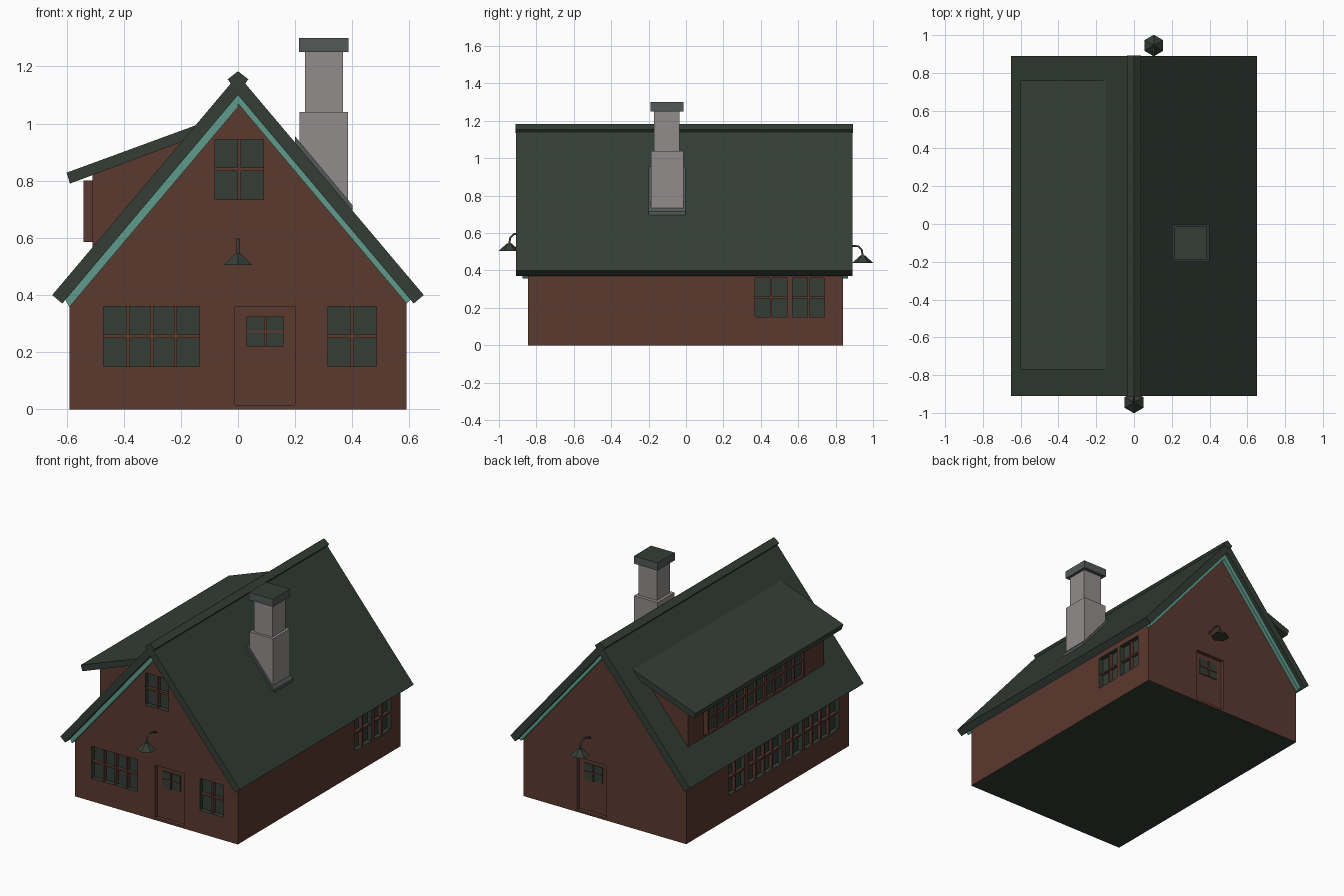
import bpy, bmesh, math
from mathutils import Vector

if "Cube" in bpy.data.objects:
    bpy.data.objects.remove(bpy.data.objects["Cube"])


def material(name, rgb):
    m = bpy.data.materials.new(name)
    m.diffuse_color = (*rgb, 1)
    m.use_nodes = True
    m.node_tree.nodes["Principled BSDF"].inputs["Base Color"].default_value = m.diffuse_color
    return m


GREEN = material("dark green", (0.033, 0.048, 0.036))
BROWN = material("red brown", (0.105, 0.041, 0.028))
TEAL = material("teal trim", (0.11, 0.33, 0.26))
STONE = material("chimney grey", (0.29, 0.265, 0.265))
SLATE = material("slate grey", (0.085, 0.1, 0.095))


def add(name, bm, *mats):
    bmesh.ops.recalc_face_normals(bm, faces=bm.faces[:])
    me = bpy.data.meshes.new(name)
    bm.to_mesh(me)
    bm.free()
    ob = bpy.data.objects.new(name, me)
    bpy.context.collection.objects.link(ob)
    for m in mats:
        me.materials.append(m)
    return ob


def put_box(bm, lo, hi, index=0):
    lo, hi = [min(a, b) for a, b in zip(lo, hi)], [max(a, b) for a, b in zip(lo, hi)]
    vs = bmesh.ops.create_cube(bm, size=1)["verts"]
    for v in vs:
        v.co = Vector([(lo[i] + hi[i]) / 2 + v.co[i] * (hi[i] - lo[i]) for i in range(3)])
    for f in {f for v in vs for f in v.link_faces}:
        f.material_index = index


def box(name, lo, hi, mat):
    bm = bmesh.new()
    put_box(bm, lo, hi)
    return add(name, bm, mat)


def prism(name, profile, y0, y1, *mats):
    bm = bmesh.new()
    a = [bm.verts.new((x, y0, z)) for x, z in profile]
    b = [bm.verts.new((x, y1, z)) for x, z in profile]
    n = len(profile)
    bm.faces.new(a)
    bm.faces.new(b[::-1])
    for i in range(n):
        j = (i + 1) % n
        bm.faces.new((a[i], b[i], b[j], a[j]))
    return add(name, bm, *mats)


# face name -> (axis, wall position, outward sign)
FACES = {"front": (1, -0.845, -1), "back": (1, 0.84, 1),
         "left": (0, -0.59, -1), "right": (0, 0.59, 1), "dormer": (0, -0.51, -1)}


def span(face, u0, u1, z0, z1, d0, d1):
    """Corners of a box on a wall, between outward depths d0 and d1."""
    axis, p, s = FACES[face]
    if axis == 1:
        return (u0, p + s * d0, z0), (u1, p + s * d1, z1)
    return (p + s * d0, u0, z0), (p + s * d1, u1, z1)


def bars(bm, face, u0, u1, z0, z1, cols, d0, d1, w=0.006):
    for i in range(1, cols):
        u = u0 + (u1 - u0) * i / cols
        put_box(bm, *span(face, u - w, u + w, z0, z1, d0, d1))
    zc = (z0 + z1) / 2
    put_box(bm, *span(face, u0, u1, zc - w, zc + w, d0, d1 - 0.002))


# Walls with a gabled outline and a green underside
walls = prism("walls", [(-0.59, 0), (0.59, 0), (0.59, 0.4), (0, 1.1), (-0.59, 0.4)],
              -0.845, 0.84, BROWN, GREEN)
for f in walls.data.polygons:
    if f.normal.z < -0.9:
        f.material_index = 1

# Recessed windows and doors
windows = [("front", -0.47, -0.135, 0.15, 0.36, 4), ("front", 0.315, 0.485, 0.15, 0.36, 2),
           ("front", -0.08, 0.09, 0.735, 0.945, 2),
           ("right", 0.37, 0.54, 0.15, 0.36, 2), ("right", 0.57, 0.74, 0.15, 0.36, 2),
           ("left", 0.235, 0.40, 0.15, 0.36, 2), ("left", -0.15, 0.19, 0.15, 0.36, 4),
           ("left", -0.36, -0.19, 0.15, 0.36, 2), ("left", -0.74, -0.39, 0.15, 0.36, 4)]
cut, bar = bmesh.new(), bmesh.new()
for face, u0, u1, z0, z1, cols in windows:
    put_box(cut, *span(face, u0, u1, z0, z1, -0.03, 0.05), 1)
    bars(bar, face, u0, u1, z0, z1, cols, -0.032, -0.008)
for face in ("front", "back"):
    put_box(cut, *span(face, -0.01, 0.2, 0.015, 0.36, -0.025, 0.05), 0)
    lo, hi = span(face, 0.03, 0.16, 0.22, 0.325, -0.027, -0.019)
    box(face + "_door_glass", lo, hi, GREEN)
    bars(bar, face, 0.03, 0.16, 0.22, 0.325, 2, -0.025, -0.012, 0.004)

cutter = add("opening_cutter", cut, BROWN, GREEN)
cutter.hide_render = True
mod = walls.modifiers.new("openings", "BOOLEAN")
mod.operation, mod.solver, mod.object = "DIFFERENCE", "EXACT", cutter
bpy.context.view_layer.objects.active = walls
bpy.ops.object.modifier_apply(modifier=mod.name)
bpy.data.objects.remove(cutter)

# Main roof, ridge cap and teal gable trim
prism("main_roof", [(0, 1.17), (0.65, 0.40), (0.615, 0.37), (0, 1.10), (-0.615, 0.37), (-0.65, 0.40)],
      -0.91, 0.89, GREEN)
prism("ridge_cap", [(0, 1.183), (0.036, 1.155), (0.022, 1.135), (-0.022, 1.135), (-0.036, 1.155)],
      -0.912, 0.892, GREEN)
for label, y0, y1 in (("front", -0.875, -0.84), ("back", 0.835, 0.865)):
    for side, s, t in (("left", -1, 0.042), ("right", 1, 0.03)):
        prism(f"{label}_{side}_trim", [(0, 1.105), (s * 0.605, 0.385), (s * 0.59, 0.40 - t), (0, 1.10 - t)],
              y0, y1, TEAL)

# Shed dormer on the left slope
prism("dormer_walls", [(-0.51, 0.5), (-0.51, 0.84), (-0.2, 0.955), (-0.2, 0.8)], -0.7, 0.71, BROWN)
prism("dormer_roof", [(-0.60, 0.828), (-0.15, 0.993), (-0.12, 0.965), (-0.588, 0.79)], -0.77, 0.76, GREEN)
for i in range(5):
    u = -0.45 + i * 0.2
    lo, hi = span("dormer", u, u + 0.19, 0.59, 0.80, -0.01, 0.015)
    box(f"dormer_window_{i + 1}", lo, hi, GREEN)
    bars(bar, "dormer", u, u + 0.19, 0.59, 0.80, 2, 0.0, 0.028)
    for a, b in ((u - 0.005, u + 0.007), (u + 0.183, u + 0.195)):
        put_box(bar, *span("dormer", a, b, 0.585, 0.80, -0.01, 0.03))
put_box(bar, *span("dormer", -0.455, 0.545, 0.585, 0.6, -0.01, 0.03))
add("window_bars", bar, BROWN)

# Chimney with flashing along the roof slope
prism("chimney_flashing", [(0.2, 0.91), (0.2, 0.955), (0.4, 0.715), (0.4, 0.67)], -0.2, -0.003, SLATE)
box("chimney_base", (0.215, -0.187, 0.65), (0.385, -0.013, 1.04), STONE)
box("chimney_shaft", (0.235, -0.17, 1.0), (0.368, -0.035, 1.26), STONE)
cap = box("chimney_cap", (0.214, -0.19, 1.25), (0.386, -0.013, 1.30), SLATE)
cap.data.materials.append(GREEN)
for f in cap.data.polygons:
    f.material_index = int(f.normal.z > 0.9)


# Gooseneck lamps over the doors
def lamp(label, x, z, s, wall):
    bm = bmesh.new()
    r = bmesh.ops.create_cone(bm, cap_ends=True, segments=6, radius1=0.057, radius2=0.012, depth=0.04)
    bmesh.ops.translate(bm, verts=r["verts"], vec=(x, s * 0.945, z + 0.02))
    add(label + "_lamp_shade", bm, GREEN)
    cu = bpy.data.curves.new(label + "_lamp_arm", "CURVE")
    cu.dimensions, cu.bevel_depth, cu.bevel_resolution = "3D", 0.006, 1
    pts = [(wall, 0.07), (s * 0.885, 0.09), (s * 0.92, 0.09), (s * 0.94, 0.07), (s * 0.945, 0.035)]
    sp = cu.splines.new("POLY")
    sp.points.add(len(pts) - 1)
    for p, (y, dz) in zip(sp.points, pts):
        p.co = (x, y, z + dz, 1)
    cu.materials.append(GREEN)
    bpy.context.collection.objects.link(bpy.data.objects.new(label + "_lamp_arm", cu))


lamp("front", 0.0, 0.505, -1, -0.84)
lamp("back", 0.105, 0.44, 1, 0.835)
